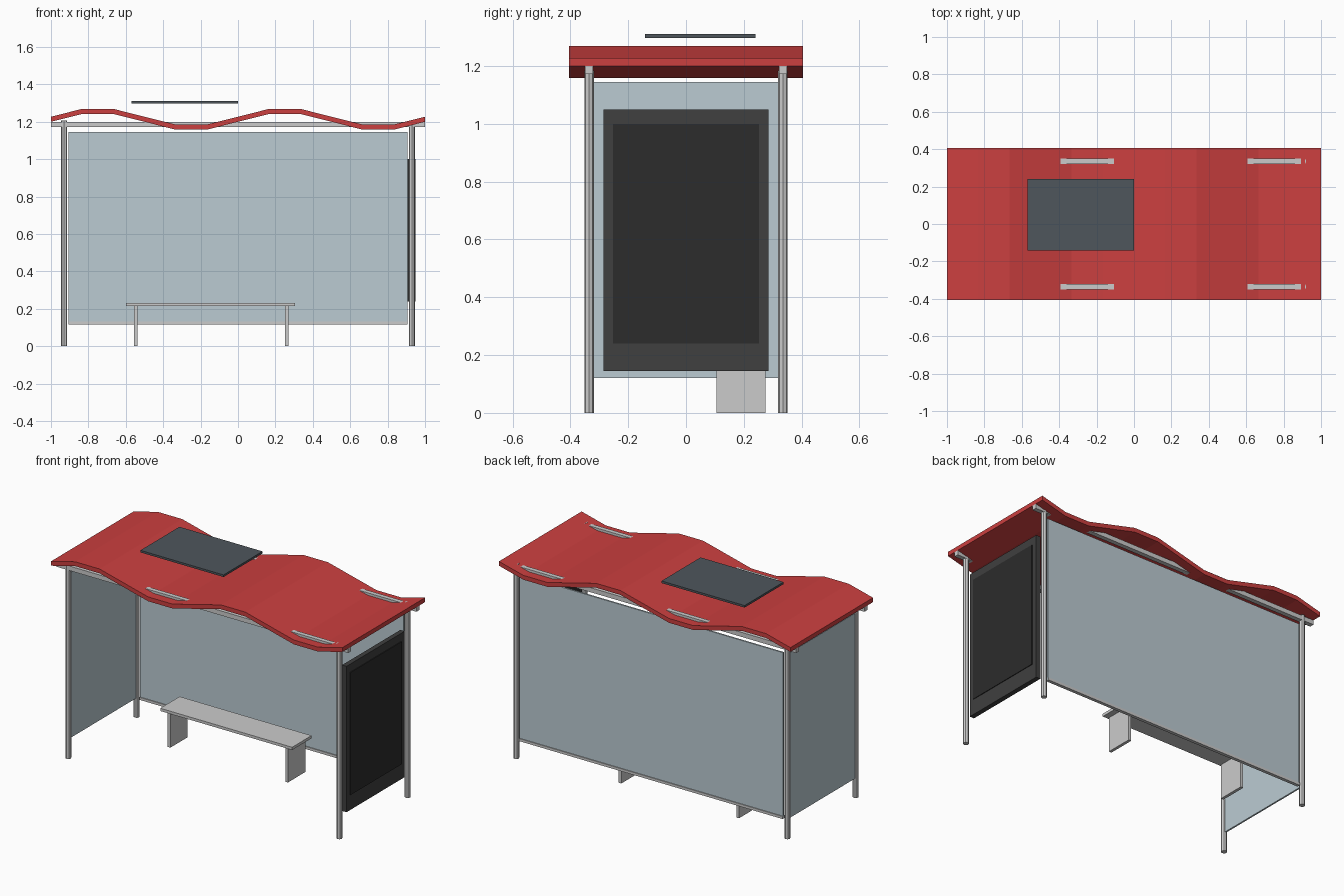
import bpy
import bmesh
import math

if "Cube" in bpy.data.objects:
    bpy.data.objects.remove(bpy.data.objects["Cube"])


def material(name, color):
    m = bpy.data.materials.new(name)
    m.diffuse_color = color
    m.use_nodes = True
    m.node_tree.nodes["Principled BSDF"].inputs["Base Color"].default_value = m.diffuse_color
    return m


def finish(name, bm, mat=None):
    bmesh.ops.recalc_face_normals(bm, faces=bm.faces)
    me = bpy.data.meshes.new(name)
    bm.to_mesh(me)
    bm.free()
    ob = bpy.data.objects.new(name, me)
    bpy.context.collection.objects.link(ob)
    if mat:
        me.materials.append(mat)
    return ob


def box(name, x, y, z, mat=None):
    """Box from (min, max) ranges on each axis."""
    bm = bmesh.new()
    bmesh.ops.create_cube(bm, size=1)
    for v in bm.verts:
        for i, (lo, hi) in enumerate((x, y, z)):
            v.co[i] = hi if v.co[i] > 0 else lo
    return finish(name, bm, mat)


def post(name, x, y, radius, height):
    bm = bmesh.new()
    bmesh.ops.create_cone(bm, cap_ends=True, segments=8, radius1=radius,
                          radius2=radius, depth=height)
    bmesh.ops.translate(bm, verts=bm.verts, vec=(x, y, height / 2))
    return finish(name, bm)


red = material("roof red", (0.6, 0.05, 0.05, 1))
glass = material("glass", (0.5, 0.6, 0.65, 0.4))
frame_black = material("frame black", (0.05, 0.05, 0.05, 1))
screen_black = material("screen black", (0.025, 0.025, 0.025, 1))
solar_blue = material("solar slate", (0.077, 0.093, 0.107, 1))

# Wavy roof: two sine periods in twelve flat segments
bm = bmesh.new()
xs = [-1 + i / 6 for i in range(13)]
top = [(x, 1.227 + 0.0485 * math.sin(2 * math.pi * (x + 1))) for x in xs]
outline = top + [(x, z - 0.027) for x, z in reversed(top)]
rings = [[bm.verts.new((x, y, z)) for x, z in outline] for y in (-0.405, 0.405)]
n = len(outline)
for i in range(n):
    j = (i + 1) % n
    bm.faces.new((rings[0][i], rings[0][j], rings[1][j], rings[1][i]))
for ring in rings:
    for i in range(12):
        bm.faces.new((ring[i], ring[i + 1], ring[n - 2 - i], ring[n - 1 - i]))
finish("roof", bm, red)

# Corner posts and long roof rails
for y, side in ((-0.335, "front"), (0.335, "back")):
    for x, hand in ((-0.93, "left"), (0.93, "right")):
        post(f"{side}_{hand}_post", x, y, 0.017, 1.207)
    box(f"{side}_roof_rail", (-1, 1), (y - 0.014, y + 0.014), (1.172, 1.2))

# Glass walls and lower back rail
box("back_glass", (-0.905, 0.905), (0.33, 0.34), (0.12, 1.145), glass)
box("left_glass", (-0.935, -0.925), (-0.32, 0.32), (0.12, 1.145), glass)
box("back_bottom_rail", (-0.905, 0.905), (0.325, 0.345), (0.115, 0.131))

# Poster case on the right end, with a screen on both faces
box("poster_frame", (0.914, 0.944), (-0.285, 0.285), (0.145, 1.05), frame_black)
for x, side in ((0.9065, "inner"), (0.944, "outer")):
    box(f"{side}_screen", (x, x + 0.0075 - 0.003 * (side == "outer")),
        (-0.252, 0.252), (0.24, 1.0), screen_black)

# Bench
box("bench_seat", (-0.6, 0.305), (0.095, 0.285), (0.215, 0.232))
for x, hand in ((-0.547, "left"), (0.26, "right")):
    box(f"bench_{hand}_leg", (x - 0.009, x + 0.009), (0.105, 0.275), (0, 0.215))

# Solar panel above the roof
box("solar_panel", (-0.57, 0), (-0.142, 0.24), (1.297, 1.31), solar_blue)
